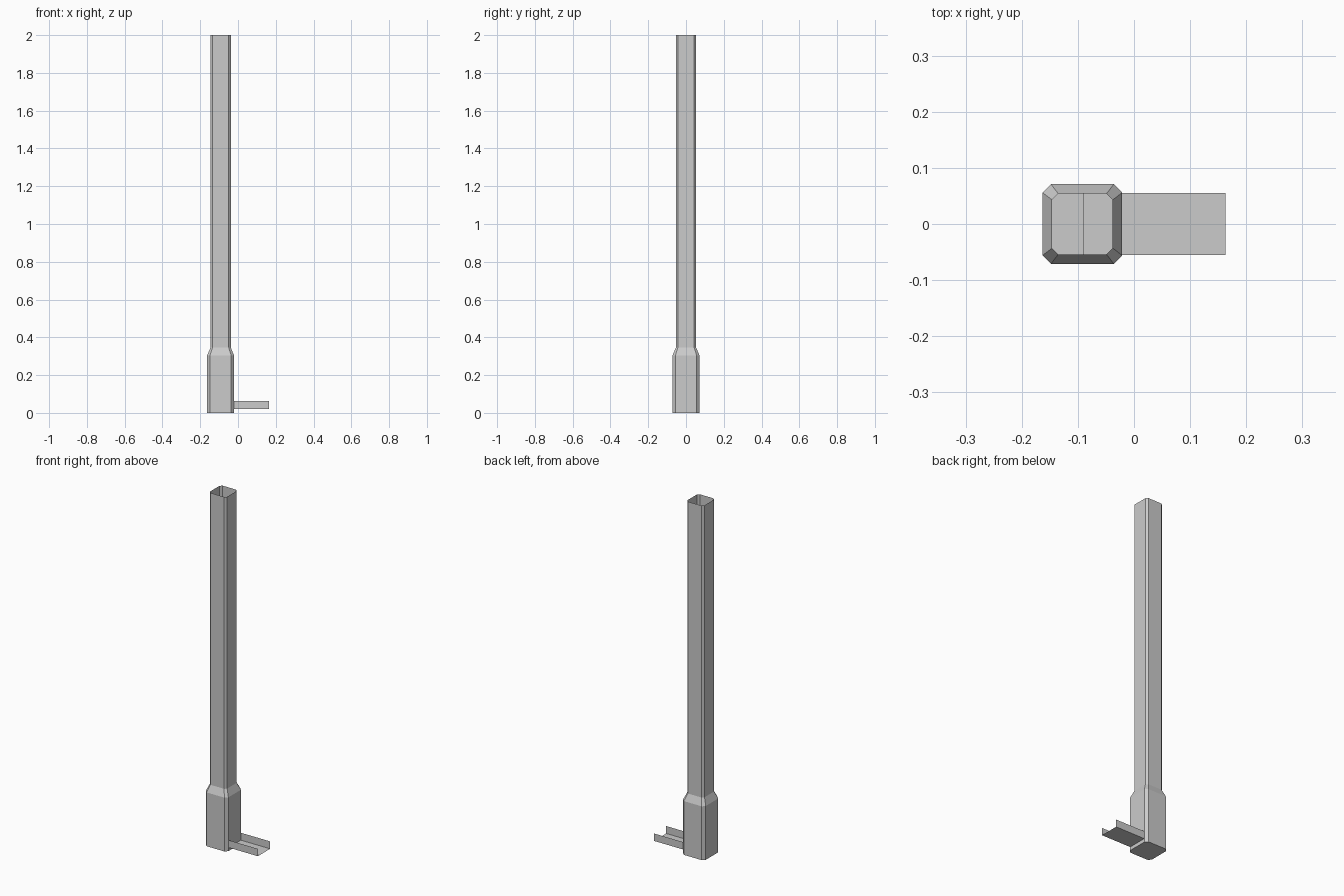
import bpy
import bmesh

cube = bpy.data.objects.get("Cube")
if cube:
    bpy.data.objects.remove(cube, do_unlink=True)

grey = bpy.data.materials.new("light_grey")
grey.use_nodes = True
colour = (0.6, 0.6, 0.6, 1)
grey.diffuse_color = colour
grey.node_tree.nodes["Principled BSDF"].inputs["Base Color"].default_value = colour

CENTRE_X = -0.092


def finish(name, bm):
    mesh = bpy.data.meshes.new(name)
    bm.to_mesh(mesh)
    bm.free()
    mesh.materials.append(grey)
    obj = bpy.data.objects.new(name, mesh)
    bpy.context.collection.objects.link(obj)
    return obj


def ring(bm, half, cut, z):
    """Square ring with cut corners, counter-clockwise from above."""
    s = half - cut
    pts = [(half, -s), (half, s), (s, half), (-s, half),
           (-half, s), (-half, -s), (-s, -half), (s, -half)]
    return [bm.verts.new((CENTRE_X + x, y, z)) for x, y in pts]


def sleeve(name, sections, closed_bottom=False):
    """Thin open tube through a stack of rings."""
    bm = bmesh.new()
    rings = [ring(bm, *s) for s in sections]
    for low, high in zip(rings, rings[1:]):
        for i in range(len(low)):
            j = (i + 1) % len(low)
            bm.faces.new((low[i], low[j], high[j], high[i]))
    if closed_bottom:
        bm.faces.new(rings[0][::-1])
    return finish(name, bm)


# Wide socket with a tapered shoulder and closed foot
sleeve("base_socket", [(0.071, 0.015, 0), (0.071, 0.015, 0.305),
                       (0.054, 0.011, 0.345)], closed_bottom=True)

# Long hollow post, open at the top
sleeve("post_tube", [(0.054, 0.011, 0.345), (0.054, 0.011, 2.0)])

# Open-topped channel running out of the socket
bm = bmesh.new()
profile = [(-0.055, 0.062), (-0.055, 0.02), (0.055, 0.02), (0.055, 0.062)]
inner, outer = ([bm.verts.new((x, y, z)) for y, z in profile]
                for x in (-0.09, 0.163))
for i in range(3):
    bm.faces.new((inner[i], inner[i + 1], outer[i + 1], outer[i]))
bmesh.ops.reverse_faces(bm, faces=[f for f in bm.faces
                                   if f.normal.z > 0])
bm.normal_update()
finish("side_channel", bm)
